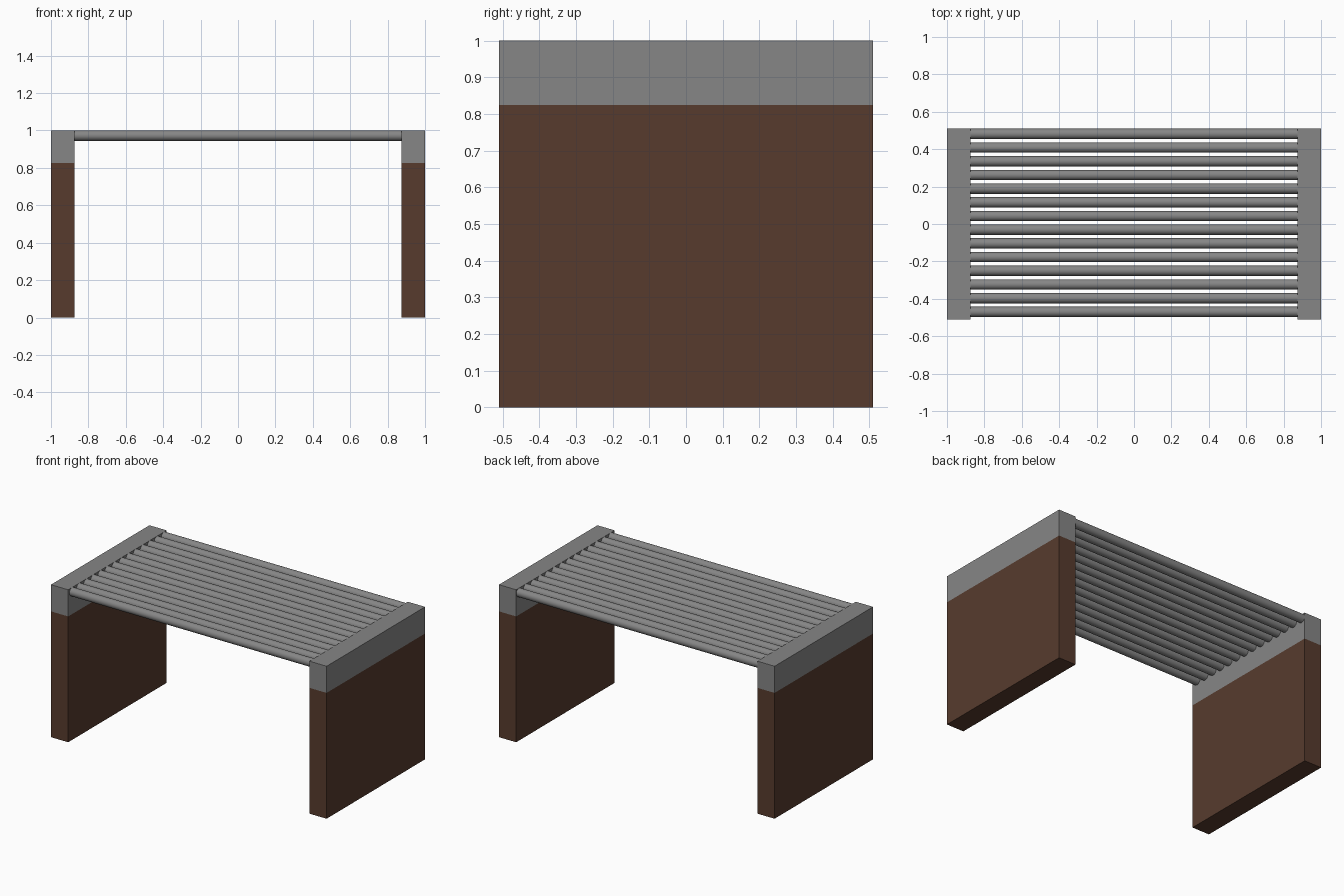
import bpy, bmesh, math
from mathutils import Matrix, Vector

if "Cube" in bpy.data.objects:
    bpy.data.objects.remove(bpy.data.objects["Cube"])


def material(name, rgb):
    m = bpy.data.materials.new(name)
    m.diffuse_color = (*rgb, 1.0)
    m.use_nodes = True
    m.node_tree.nodes["Principled BSDF"].inputs["Base Color"].default_value = m.diffuse_color
    return m


GREY = material("grey_metal", (0.24, 0.24, 0.24))
BROWN = material("brown_wood", (0.096, 0.044, 0.027))

DEPTH = 1.02      # along y
PANEL = 0.125     # thickness of the end panels
SPLIT = 0.825     # height where brown turns grey
ROD_R = 0.0275
INNER = 1.0 - PANEL


def make_object(name, bm, mats):
    me = bpy.data.meshes.new(name)
    bm.to_mesh(me)
    bm.free()
    for m in mats:
        me.materials.append(m)
    ob = bpy.data.objects.new(name, me)
    bpy.context.collection.objects.link(ob)
    return ob


# End panels: one slab each, cut at the colour line, grey above it
def end_panel(name, side):
    bm = bmesh.new()
    mat = (Matrix.Translation((side * (1 - PANEL / 2), 0, 0.5))
           @ Matrix.Diagonal((PANEL, DEPTH, 1.0, 1.0)))
    bmesh.ops.create_cube(bm, size=1.0, matrix=mat)
    bmesh.ops.bisect_plane(bm, geom=bm.verts[:] + bm.edges[:] + bm.faces[:],
                           plane_co=Vector((0, 0, SPLIT)), plane_no=Vector((0, 0, 1)))
    for f in bm.faces:
        f.material_index = 1 if f.calc_center_median().z > SPLIT else 0
    make_object(name, bm, [BROWN, GREY])


end_panel("left_end_panel", -1)
end_panel("right_end_panel", 1)


# Seat rods: round bars spanning between the panels
def seat_rod(name, y):
    bm = bmesh.new()
    mat = Matrix.Translation((0, y, 1.0 - ROD_R)) @ Matrix.Rotation(math.pi / 2, 4, 'Y')
    bmesh.ops.create_cone(bm, cap_ends=True, segments=32, radius1=ROD_R,
                          radius2=ROD_R, depth=2 * INNER + 0.002, matrix=mat)
    for f in bm.faces:
        f.smooth = len(f.verts) == 4
    for e in bm.edges:
        if any(len(f.verts) > 4 for f in e.link_faces):
            e.smooth = False
    make_object(name, bm, [GREY])


for i in range(14):
    seat_rod(f"seat_rod_{i + 1}", 0.482 - i * 0.0732)
